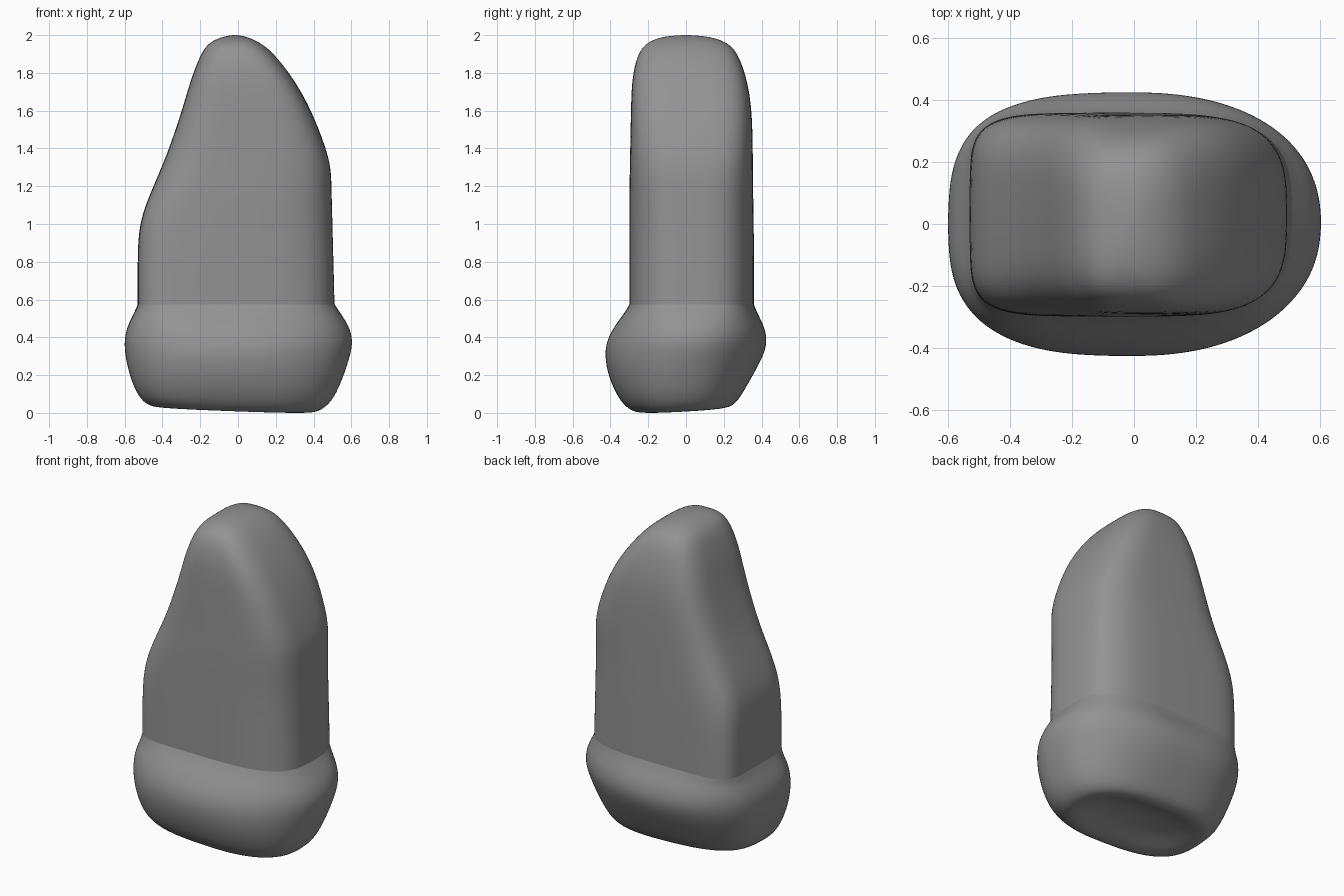
import bpy, bmesh, math

SEG = 40

grey = bpy.data.materials.new("dark_grey")
grey.diffuse_color = (0.29, 0.29, 0.29, 1)


def loft(name, rings, cap_z, tilt=0.0, close_top=True):
    """Skin rings (z, x0, x1, y0, y1, left exponent, right exponent); close one end at cap_z."""
    bm = bmesh.new()
    loops = []
    for z, x0, x1, y0, y1, nl, nr in rings:
        cx, cy, rx, ry = (x0 + x1) / 2, (y0 + y1) / 2, (x1 - x0) / 2, (y1 - y0) / 2
        fade = max(0.0, 1 - z / 0.3) * tilt
        loop = []
        for i in range(SEG):
            a = 2 * math.pi * i / SEG
            c, s = math.cos(a), math.sin(a)
            n = nr if c > 0 else nl
            x = cx + rx * math.copysign(abs(c) ** (2 / n), c)
            y = cy + ry * math.copysign(abs(s) ** (2 / n), s)
            loop.append(bm.verts.new((x, y, z + fade * (y * 0.06 - x * 0.04))))
        loops.append(loop)
    for a, b in zip(loops, loops[1:]):
        for i in range(SEG):
            j = (i + 1) % SEG
            bm.faces.new((a[i], a[j], b[j], b[i]))
    end = loops[-1] if close_top else loops[0]
    r = rings[-1] if close_top else rings[0]
    tip = bm.verts.new(((r[1] + r[2]) / 2, (r[3] + r[4]) / 2, cap_z))
    for i in range(SEG):
        j = (i + 1) % SEG
        bm.faces.new((end[i], end[j], tip) if close_top else (end[j], end[i], tip))
    bmesh.ops.recalc_face_normals(bm, faces=bm.faces)
    for f in bm.faces:
        f.smooth = True
    me = bpy.data.meshes.new(name)
    bm.to_mesh(me)
    bm.free()
    me.materials.append(grey)
    ob = bpy.data.objects.new(name, me)
    bpy.context.collection.objects.link(ob)
    sub = ob.modifiers.new("smooth", 'SUBSURF')
    sub.levels = sub.render_levels = 2
    return ob


# bulging base with a shallow hollow underneath
loft("base", [
    (0.07, -0.22, 0.20, -0.10, 0.08, 2.3, 2.3),
    (0.045, -0.34, 0.31, -0.17, 0.15, 2.6, 2.4),
    (0.015, -0.43, 0.38, -0.24, 0.21, 2.8, 2.5),
    (0.03, -0.49, 0.445, -0.30, 0.26, 2.9, 2.5),
    (0.09, -0.54, 0.51, -0.36, 0.30, 2.9, 2.4),
    (0.20, -0.578, 0.56, -0.412, 0.36, 2.8, 2.3),
    (0.30, -0.598, 0.595, -0.432, 0.41, 2.8, 2.2),
    (0.38, -0.605, 0.612, -0.422, 0.433, 2.9, 2.2),
    (0.46, -0.588, 0.59, -0.38, 0.415, 3.4, 2.4),
    (0.53, -0.55, 0.542, -0.325, 0.377, 4.3, 2.8),
    (0.575, -0.532, 0.512, -0.30, 0.36, 5.5, 3.2),
], 0.08, tilt=1.0, close_top=False)

# tapering upper body with a rounded ridge on top
loft("body", [
    (0.575, -0.532, 0.512, -0.30, 0.36, 5.5, 3.2),
    (0.75, -0.532, 0.508, -0.30, 0.36, 5.5, 3.2),
    (0.92, -0.531, 0.503, -0.30, 0.36, 5.2, 3.2),
    (1.05, -0.51, 0.50, -0.30, 0.358, 4.8, 3.2),
    (1.18, -0.457, 0.496, -0.30, 0.356, 4.4, 3.3),
    (1.29, -0.41, 0.494, -0.298, 0.355, 4.1, 3.4),
    (1.40, -0.365, 0.468, -0.296, 0.354, 4.0, 3.6),
    (1.60, -0.297, 0.39, -0.292, 0.35, 3.8, 3.8),
    (1.75, -0.255, 0.307, -0.288, 0.327, 3.6, 3.6),
    (1.86, -0.214, 0.225, -0.268, 0.292, 3.4, 3.4),
    (1.93, -0.180, 0.16, -0.238, 0.255, 3.2, 3.2),
    (1.97, -0.138, 0.10, -0.19, 0.20, 3.0, 3.0),
    (1.993, -0.075, 0.04, -0.12, 0.12, 2.6, 2.6),
], 2.002)
